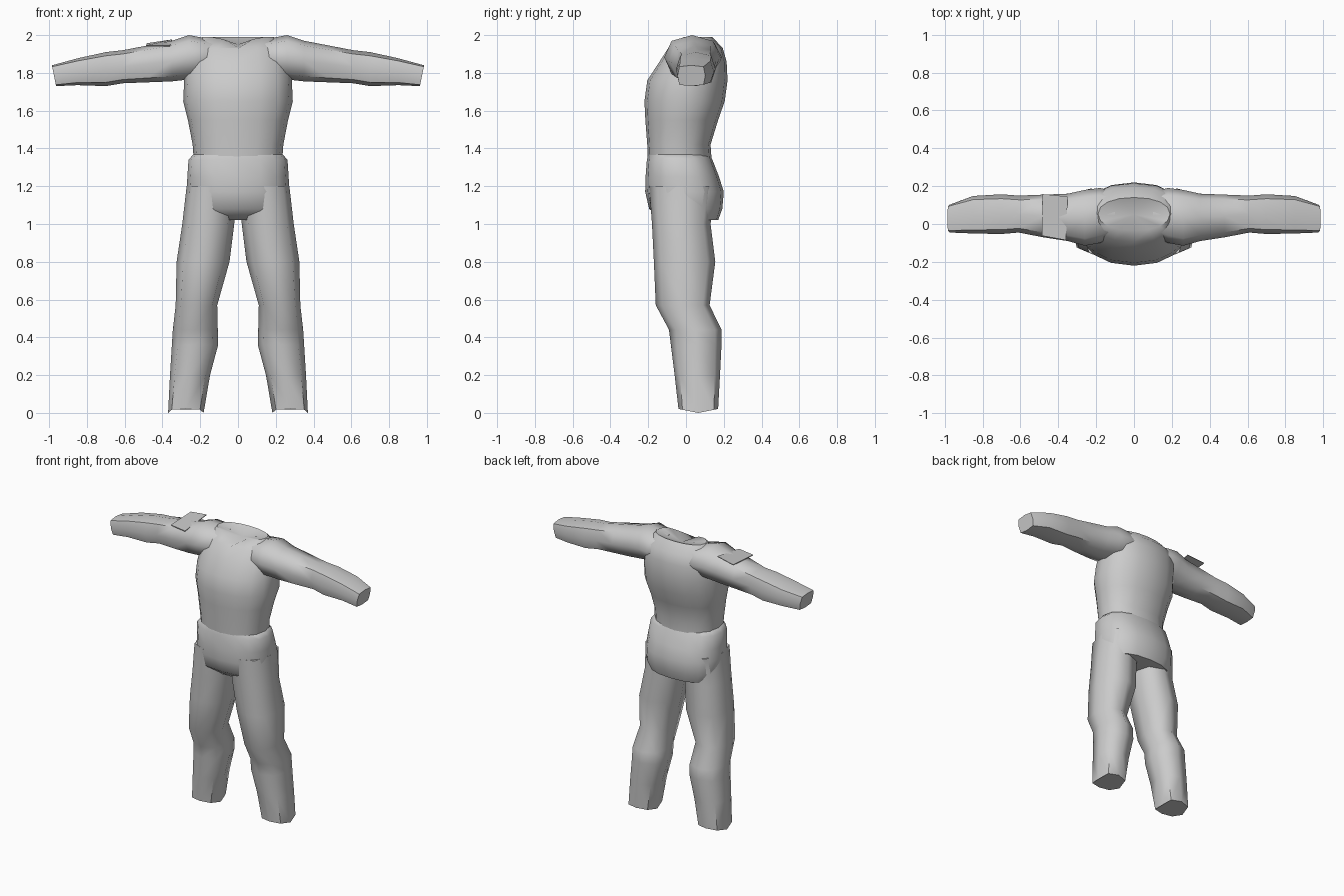
import bpy, bmesh, math
from mathutils import Vector

cube = bpy.data.objects.get("Cube")
if cube:
    bpy.data.objects.remove(cube, do_unlink=True)

GREY = (0.6, 0.6, 0.6, 1)
cloth = bpy.data.materials.new("grey cloth")
cloth.use_nodes = True
cloth.diffuse_color = GREY
cloth.node_tree.nodes["Principled BSDF"].inputs["Base Color"].default_value = GREY


def power(t, e):
    return math.copysign(abs(t) ** (2 / e), t) if abs(t) > 1e-6 else 0.0


def loft(name, sections, sides, place, adjust=None, mirror=False, tip=None):
    """Skin box-fitted rounded sections (w, u0, u1, v0, v1, squareness)."""
    bm = bmesh.new()
    rings = []
    for w, u0, u1, v0, v1, e in sections:
        ring = []
        for i in range(sides):
            a = math.tau * i / sides
            u = (u0 + u1) / 2 + (u1 - u0) / 2 * power(math.cos(a), e)
            v = (v0 + v1) / 2 + (v1 - v0) / 2 * power(math.sin(a), e)
            ring.append(bm.verts.new(place(w, u, v)))
        rings.append(ring)
    for a, b in zip(rings, rings[1:]):
        for i in range(sides):
            j = (i + 1) % sides
            bm.faces.new((a[i], a[j], b[j], b[i]))
    bm.faces.new(rings[0])
    if adjust:
        for v in rings[-1]:
            adjust(v.co)
    if tip:
        centre = bm.verts.new(tip)
        for i in range(sides):
            bm.faces.new((rings[-1][i], rings[-1][(i + 1) % sides], centre))
    else:
        bm.faces.new(rings[-1])
    return finish(name, bm, mirror)


def finish(name, bm, mirror=False):
    bmesh.ops.recalc_face_normals(bm, faces=bm.faces)
    mesh = bpy.data.meshes.new(name)
    bm.to_mesh(mesh)
    bm.free()
    mesh.materials.append(cloth)
    obj = bpy.data.objects.new(name, mesh)
    bpy.context.collection.objects.link(obj)
    bpy.ops.object.select_all(action='DESELECT')
    obj.select_set(True)
    bpy.context.view_layer.objects.active = obj
    bpy.ops.object.shade_smooth_by_angle(angle=math.radians(55))
    if mirror:
        obj.modifiers.new("mirror", 'MIRROR')
    return obj


def upright(w, u, v):
    return Vector((u, v, w))


def sideways(w, u, v):
    return Vector((w, u, v))


def body(rows):
    return [(z, -r, r, front, back, e) for z, r, front, back, e in rows]


# Torso, closed at the neck with a shallow front notch
def neck_notch(co):
    if co.y < 0.02 and abs(co.x) < 0.1:
        co.z -= 0.055 * (1 - abs(co.x) / 0.1)


loft("torso", body([
    (1.28, .23, -.20, .14, 2.3),
    (1.42, .24, -.205, .13, 2.3),
    (1.55, .265, -.215, .17, 2.2),
    (1.65, .29, -.22, .205, 2.2),
    (1.76, .285, -.205, .22, 2.2),
    (1.86, .28, -.14, .215, 2.2),
    (1.93, .25, -.095, .195, 2.2),
    (1.99, .19, -.035, .14, 2.2),
]), 16, upright, neck_notch, tip=(0, .05, 1.95))

# Hips and seat, standing slightly proud of the waist
loft("hips", body([
    (1.37, .235, -.20, .125, 2.3),
    (1.34, .262, -.207, .14, 2.4),
    (1.25, .268, -.214, .175, 2.4),
    (1.17, .273, -.216, .20, 2.4),
    (1.08, .272, -.195, .192, 2.4),
    (1.02, .235, -.12, .17, 2.4),
]), 16, upright)


# Legs, with the cuffs dipping at the middle
def cuff_dip(co):
    co.z += 0.2 * abs(co.y - 0.065)


loft("legs", [
    (1.20, .005, .272, -.195, .16, 2.4),
    (1.00, .02, .295, -.18, .13, 2.4),
    (.80, .045, .325, -.17, .155, 2.4),
    (.57, .11, .33, -.16, .125, 2.4),
    (.44, .107, .345, -.09, .188, 2.4),
    (.36, .105, .35, -.08, .188, 2.4),
    (.20, .148, .36, -.06, .18, 2.6),
    (0.0, .182, .37, -.04, .17, 3.0),
], 8, upright, cuff_dip, mirror=True)


# Sleeves, with the wrist end leaning outward at the top
def wrist_lean(co):
    co.x -= 0.2 * (1.84 - co.z)


loft("sleeves", [
    (.10, -.06, .17, 1.80, 1.975, 2.2),
    (.18, -.10, .19, 1.78, 1.985, 2.2),
    (.26, -.115, .18, 1.765, 2.0, 2.3),
    (.35, -.09, .16, 1.755, 1.97, 2.5),
    (.48, -.07, .155, 1.75, 1.945, 2.6),
    (.61, -.045, .15, 1.745, 1.92, 2.7),
    (.70, -.053, .157, 1.73, 1.91, 2.8),
    (.85, -.05, .148, 1.735, 1.877, 3.2),
    (.985, -.045, .102, 1.73, 1.84, 5.0),
], 8, sideways, wrist_lean, mirror=True)

# Flat patch lying across the top of the right sleeve
bm = bmesh.new()
corners = [(-.487, -.062, 1.945), (-.36, -.085, 1.945),
           (-.35, .145, 1.977), (-.483, .158, 1.957)]
face = bm.faces.new([bm.verts.new(c) for c in corners])
raised = bmesh.ops.extrude_face_region(bm, geom=[face])
bmesh.ops.translate(bm, vec=(0, 0, -.005),
                    verts=[g for g in raised["geom"] if isinstance(g, bmesh.types.BMVert)])
finish("sleeve_patch", bm)
